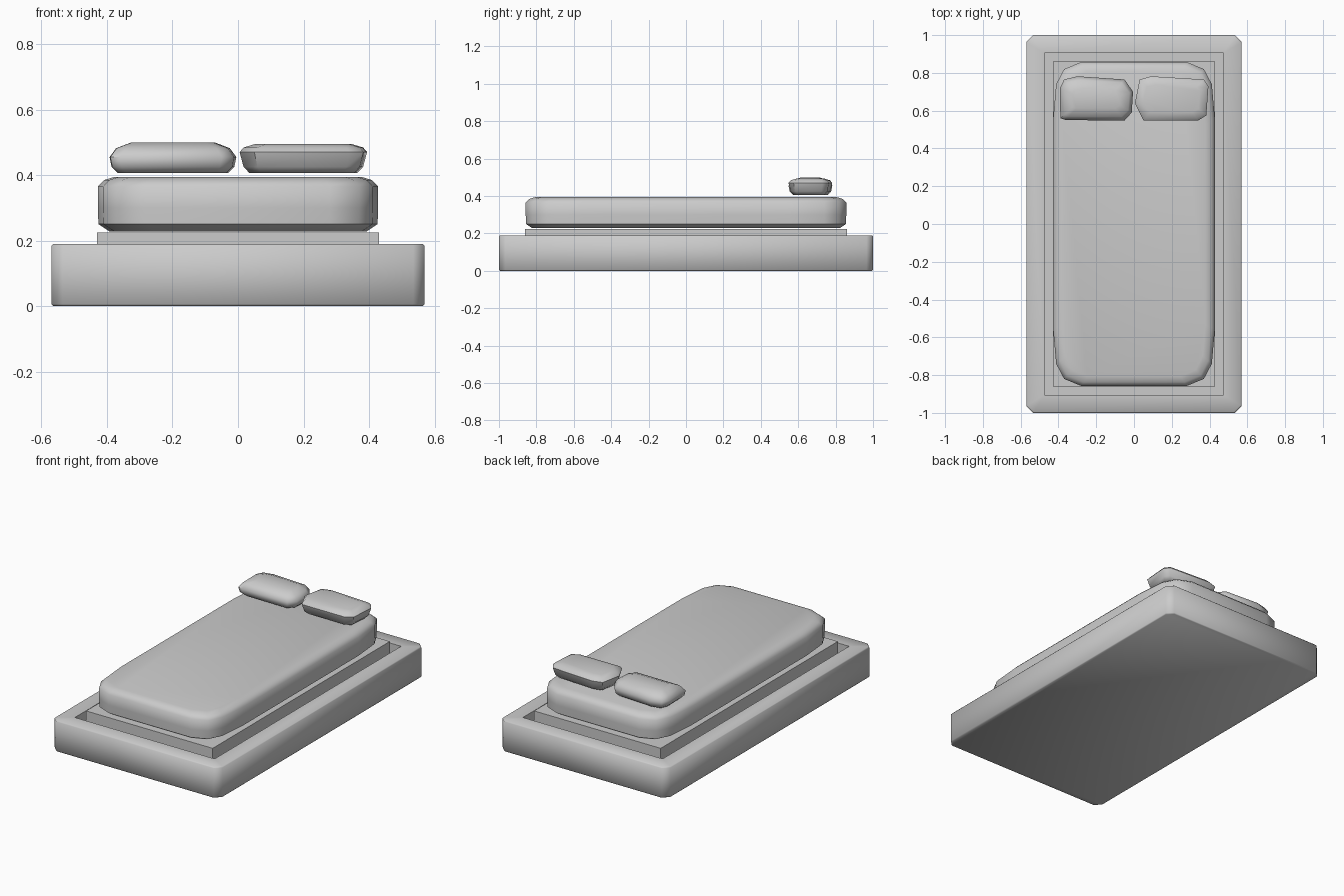
import bpy, bmesh

if "Cube" in bpy.data.objects:
    bpy.data.objects.remove(bpy.data.objects["Cube"])


def finish(bm, name, angle):
    bmesh.ops.recalc_face_normals(bm, faces=bm.faces[:])
    mesh = bpy.data.meshes.new(name)
    bm.to_mesh(mesh)
    bm.free()
    ob = bpy.data.objects.new(name, mesh)
    bpy.context.collection.objects.link(ob)
    bpy.ops.object.select_all(action='DESELECT')
    ob.select_set(True)
    bpy.context.view_layer.objects.active = ob
    bpy.ops.object.shade_smooth_by_angle(angle=angle)
    return ob


def mirror_corner(corner):
    # full outline from the corner in the +x +y quadrant, counter-clockwise
    q2 = [(-x, y) for x, y in reversed(corner)]
    return corner + q2 + [(-x, -y) for x, y in corner] + [(-x, -y) for x, y in reversed(q2)][::-1]


def loft(name, outline, layers, angle=0.9):
    # stack inset copies of a plan outline: layers are (z, inset)
    xs, ys = [p[0] for p in outline], [p[1] for p in outline]
    cx, cy = (min(xs) + max(xs)) / 2, (min(ys) + max(ys)) / 2
    hx, hy = max(xs) - cx, max(ys) - cy
    bm = bmesh.new()
    rings = [[bm.verts.new((cx + (x - cx) * (1 - i / hx), cy + (y - cy) * (1 - i / hy), z))
              for x, y in outline] for z, i in layers]
    n = len(outline)
    for a, b in zip(rings, rings[1:]):
        for k in range(n):
            bm.faces.new((a[k], a[(k + 1) % n], b[(k + 1) % n], b[k]))
    bm.faces.new(rings[0][::-1])
    bm.faces.new(rings[-1])
    return finish(bm, name, angle)


# Bed frame: chamfered block, recessed channel, raised slat platform
W, L, H, C = 0.57, 1.0, 0.19, 0.035
octagon = mirror_corner([(W, L - C), (W - C, L)])
steps = [(0.47 + 0.005, 0.905, H), (0.475, 0.905, 0.10),
         (0.43, 0.86, 0.10), (0.43, 0.86, 0.225)]
bm = bmesh.new()
outer = [[bm.verts.new((x * (1 - i / W), y * (1 - i / L), z)) for x, y in octagon]
         for z, i in ((0, 0.006), (0.006, 0), (H - 0.006, 0), (H, 0.006))]
for a, b in zip(outer, outer[1:]):
    for k in range(8):
        bm.faces.new((a[k], a[(k + 1) % 8], b[(k + 1) % 8], b[k]))
bm.faces.new(outer[0][::-1])
rects = [[bm.verts.new((sx * x, sy * y, z)) for sx, sy in ((1, 1), (-1, 1), (-1, -1), (1, -1))]
         for x, y, z in steps]
top = outer[-1]
for k in range(4):
    # corner triangle and side quad of the rim
    bm.faces.new((top[2 * k], top[2 * k + 1], rects[0][k]))
    bm.faces.new((top[2 * k + 1], top[(2 * k + 2) % 8], rects[0][(k + 1) % 4], rects[0][k]))
for a, b in zip(rects, rects[1:]):
    for k in range(4):
        bm.faces.new((a[k], a[(k + 1) % 4], b[(k + 1) % 4], b[k]))
bm.faces.new(rects[-1])
finish(bm, "bed_frame", 0.9)

# Mattress with soft, faceted corners
loft("mattress",
     mirror_corner([(0.428, 0.56), (0.412, 0.74), (0.37, 0.82), (0.28, 0.857)]),
     [(0.228, 0.035), (0.25, 0.002), (0.30, 0), (0.365, 0), (0.385, 0.02), (0.394, 0.05)])

# Two pillows, each slightly different
loft("pillow_left",
     [(-0.39, 0.56), (-0.36, 0.55), (-0.05, 0.548), (-0.012, 0.59), (-0.005, 0.70),
      (-0.05, 0.765), (-0.30, 0.782), (-0.37, 0.765), (-0.392, 0.72)],
     [(0.406, 0.025), (0.425, 0.006), (0.455, 0), (0.482, 0.02), (0.499, 0.065)])
loft("pillow_right",
     [(0.05, 0.548), (0.34, 0.548), (0.383, 0.575), (0.394, 0.73), (0.37, 0.765),
      (0.09, 0.782), (0.03, 0.765), (0.005, 0.64)],
     [(0.406, 0.03), (0.425, 0.012), (0.47, 0), (0.484, 0.012), (0.494, 0.045)])
